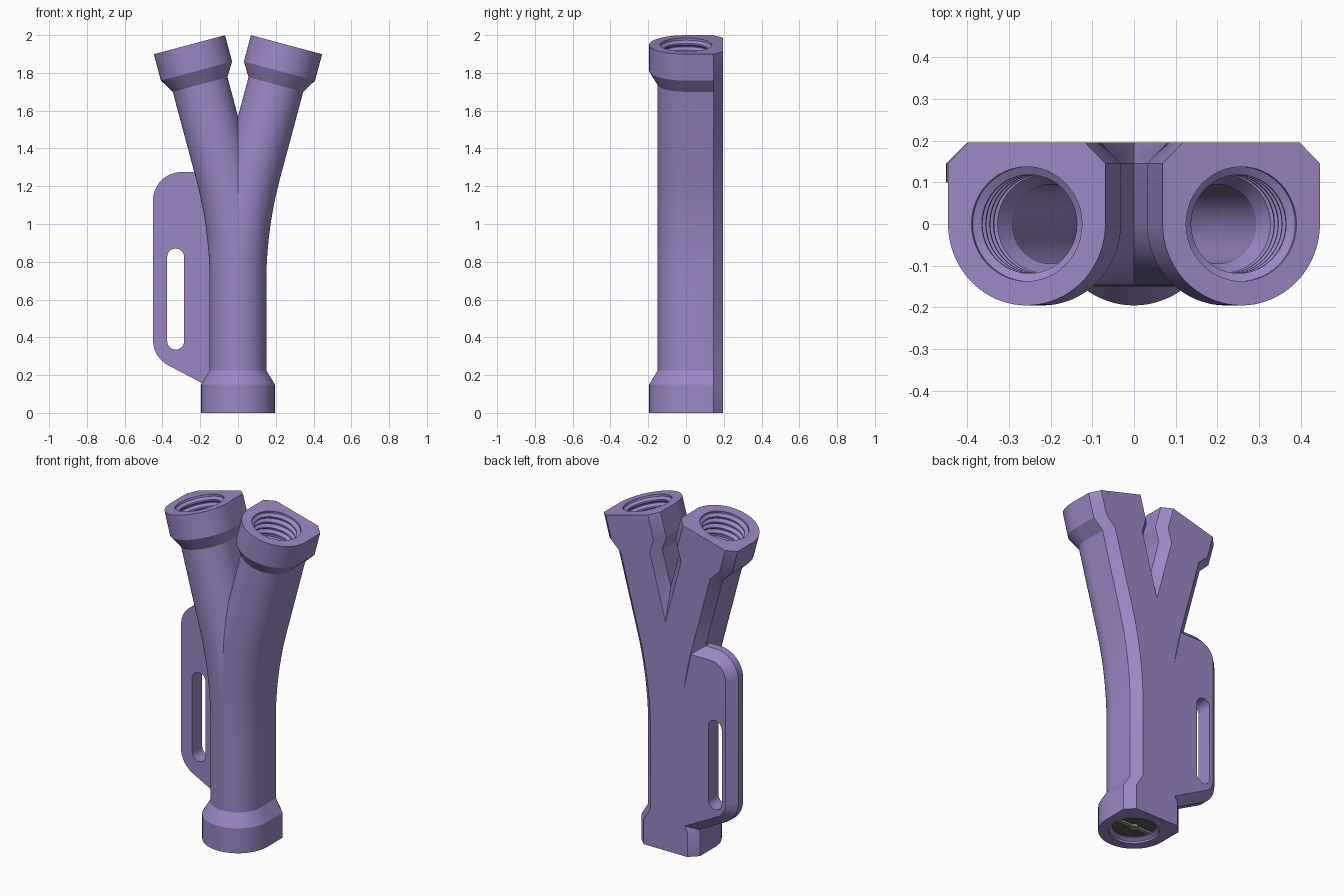
import bpy, bmesh, math
from mathutils import Vector

if "Cube" in bpy.data.objects:
    bpy.data.objects.remove(bpy.data.objects["Cube"])

TILT = math.radians(15)
BEND = 0.69                                  # height where the arms start to bend
TANGENT = 0.30
RADIUS = TANGENT / math.tan(TILT / 2)
ARC = RADIUS * TILT
END = BEND + ARC + 0.993 - TANGENT           # length of one arm along its axis
BACK = 0.195


def material(name, color):
    m = bpy.data.materials.new(name)
    m.diffuse_color = (*color, 1)
    m.use_nodes = True
    m.node_tree.nodes["Principled BSDF"].inputs["Base Color"].default_value = m.diffuse_color
    return m


purple = material("purple", (0.33, 0.245, 0.56))
dark_grey = material("dark grey", (0.10, 0.10, 0.09))
light_grey = material("light grey", (0.32, 0.32, 0.31))


def path(s):
    """Point and tilt angle on the axis of the right arm."""
    if s < BEND:
        return Vector((0, 0, s)), 0
    a = min((s - BEND) / RADIUS, TILT)
    p = Vector((RADIUS * (1 - math.cos(a)), 0, BEND + RADIUS * math.sin(a)))
    rest = max(s - BEND - ARC, 0)
    return p + rest * Vector((math.sin(a), 0, math.cos(a))), a


def flat_back_section(r, n=40):
    pts = [(-r * math.cos(math.pi * i / n), -r * math.sin(math.pi * i / n)) for i in range(n + 1)]
    return pts + [(r, BACK - 0.05), (r - 0.05, BACK), (0.05 - r, BACK), (-r, BACK - 0.05)]


def round_section(r, n=48):
    return [(r * math.cos(math.tau * i / n), r * math.sin(math.tau * i / n)) for i in range(n)]


def loft(bm, rings):
    loops = [[bm.verts.new(p) for p in ring] for ring in rings]
    for a, b in zip(loops, loops[1:]):
        for i in range(len(a)):
            j = (i + 1) % len(a)
            bm.faces.new((a[i], a[j], b[j], b[i]))
    bm.faces.new(loops[0][::-1])
    bm.faces.new(loops[-1])


def finish(name, bm, mat):
    bmesh.ops.recalc_face_normals(bm, faces=bm.faces[:])
    me = bpy.data.meshes.new(name)
    bm.to_mesh(me)
    bm.free()
    me.materials.append(mat)
    ob = bpy.data.objects.new(name, me)
    bpy.context.collection.objects.link(ob)
    return ob


def forked_sweep(name, stations, section):
    """Sweep one arm, keep its x > 0 side and mirror it into a Y shape."""
    bm = bmesh.new()
    rings = []
    for s, r in stations:
        p, a = path(s)
        side = Vector((math.cos(a), 0, -math.sin(a)))
        rings.append([p + side * u + Vector((0, v, 0)) for u, v in section(r)])
    loft(bm, rings)
    bmesh.ops.bisect_plane(bm, geom=bm.verts[:] + bm.edges[:] + bm.faces[:], dist=1e-5,
                           plane_co=(0, 0, 0), plane_no=(1, 0, 0), clear_inner=True)
    copy = bmesh.ops.duplicate(bm, geom=bm.verts[:] + bm.edges[:] + bm.faces[:])["geom"]
    for v in copy:
        if isinstance(v, bmesh.types.BMVert):
            v.co.x *= -1
    bmesh.ops.reverse_faces(bm, faces=[f for f in copy if isinstance(f, bmesh.types.BMFace)])
    bmesh.ops.remove_doubles(bm, verts=bm.verts[:], dist=1e-4)
    return finish(name, bm, purple)


def prism(name, layers):
    """Solid from (y, outline in x-z) layers."""
    bm = bmesh.new()
    loft(bm, [[(x, y, z) for x, z in outline] for y, outline in layers])
    return finish(name, bm, purple)


def arc(cx, cz, r, start, stop, n=12):
    angles = [math.radians(start + (stop - start) * i / n) for i in range(n + 1)]
    return [(cx + r * math.cos(t), cz + r * math.sin(t)) for t in angles]


def combine(target, other, operation):
    mod = target.modifiers.new(operation, 'BOOLEAN')
    mod.object, mod.operation, mod.solver = other, operation, 'EXACT'
    bpy.context.view_layer.objects.active = target
    bpy.ops.object.modifier_apply(modifier=mod.name)
    bpy.data.objects.remove(other)


bend_steps = [BEND + ARC * i / 20 for i in range(21)]

# Forked body with a collar at each end
body = forked_sweep("forked_pipe_body",
                    [(0, 0.195), (0.15, 0.195), (0.225, 0.15)]
                    + [(s, 0.15) for s in bend_steps]
                    + [(END - 0.218, 0.15), (END - 0.144, 0.195), (END, 0.195)],
                    flat_back_section)


# Side handle plate with a chamfered back rim
def handle_outline(d):
    return ([(-0.17, 1.275 - d)] + arc(-0.3, 1.125, 0.15 - d, 90, 180)
            + arc(-0.3, 0.385, 0.15 - d, 180, 242)
            + [(-0.1, 0.11 + d / 0.883), (-0.1, 0.9)])


handle = prism("handle", [(0.10, handle_outline(0)), (BACK - 0.05, handle_outline(0)),
                          (BACK, handle_outline(0.05))])
combine(body, handle, 'UNION')

# Finger slot
slot = arc(-0.33, 0.825, 0.045, 0, 180) + arc(-0.33, 0.38, 0.045, 180, 360)
combine(body, prism("slot_cutter", [(0, slot), (0.3, slot)]), 'DIFFERENCE')

# Bore with threaded mouths
PITCH = 0.036
thread = [(0.0, 0.137)]
for i in range(4):
    d = 0.012 + i * PITCH
    thread += [(d, 0.137), (d + 0.012, 0.118), (d + 0.020, 0.118), (d + 0.032, 0.137)]
thread += [(0.165, 0.137), (0.170, 0.118), (0.215, 0.095)]
bore = forked_sweep("bore_cutter",
                    [(-0.03, 0.137)] + thread + [(s, 0.095) for s in bend_steps]
                    + [(END - d, r) for d, r in reversed(thread)] + [(END + 0.03, 0.137)],
                    round_section)
combine(body, bore, 'DIFFERENCE')

bpy.ops.object.select_all(action='DESELECT')
body.select_set(True)
bpy.context.view_layer.objects.active = body
bpy.ops.object.shade_smooth_by_angle(angle=math.radians(25))


# Valve plate, cross bar and hub inside the bottom mouth
def cylinder(name, r, z0, z1, mat):
    bm = bmesh.new()
    loft(bm, [[(x, y, z) for x, y in round_section(r, 32)] for z in (z0, z1)])
    return finish(name, bm, mat)


cylinder("valve_plate", 0.122, 0.030, 0.040, dark_grey)
cylinder("valve_hub", 0.025, 0.016, 0.032, light_grey)
bm = bmesh.new()
bar = [(-0.115, -0.012), (0.115, -0.012), (0.115, 0.012), (-0.115, 0.012)]
loft(bm, [[(x, y, z) for x, y in bar] for z in (0.020, 0.032)])
finish("valve_bar", bm, light_grey)
